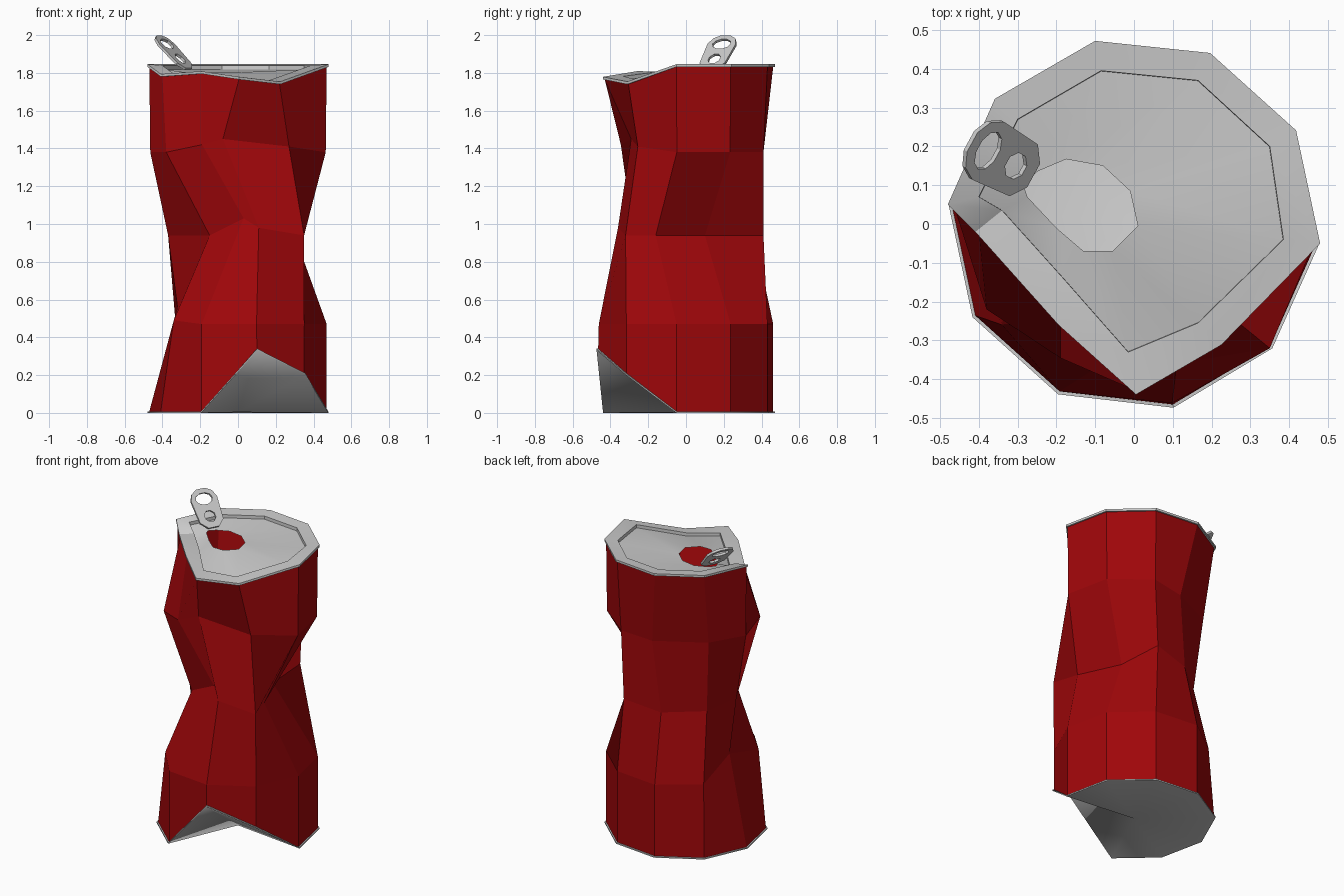
import bpy, bmesh, math
from mathutils import Vector, Matrix

if "Cube" in bpy.data.objects:
    bpy.data.objects.remove(bpy.data.objects["Cube"])

N = 10  # sides of the can


def ring(radius, z, dents):
    """Regular ten-sided ring with some corners pushed to dented positions."""
    pts = []
    for k in range(N):
        a = math.radians(-6 + 36 * k)
        pts.append(Vector(dents.get(k, (radius * math.cos(a), radius * math.sin(a), z))))
    return pts


def loft(name, rings, centre=None, material=None):
    """Skin a stack of rings; optionally close the last one with a fan."""
    bm = bmesh.new()
    rows = [[bm.verts.new(p) for p in r] for r in rings]
    for low, high in zip(rows, rows[1:]):
        for k in range(N):
            j = (k + 1) % N
            bm.faces.new((low[k], low[j], high[j], high[k]))
    if centre is not None:
        c = bm.verts.new(centre)
        for k in range(N):
            bm.faces.new((rows[-1][k], rows[-1][(k + 1) % N], c))
    bmesh.ops.recalc_face_normals(bm, faces=bm.faces)
    return finish(name, bm, material)


def finish(name, bm, material=None):
    me = bpy.data.meshes.new(name)
    bm.to_mesh(me)
    bm.free()
    ob = bpy.data.objects.new(name, me)
    bpy.context.collection.objects.link(ob)
    if material:
        me.materials.append(material)
    return ob


def soften(ob, angle=30):
    bpy.ops.object.select_all(action='DESELECT')
    ob.select_set(True)
    bpy.context.view_layer.objects.active = ob
    bpy.ops.object.shade_smooth_by_angle(angle=math.radians(angle))


def moved(pts, scale, dz):
    return [Vector((p.x * scale, p.y * scale, p.z + dz)) for p in pts]


red = bpy.data.materials.new("red_paint")
red.diffuse_color = (0.35, 0.002, 0.003, 1)
red.use_nodes = True
red.node_tree.nodes["Principled BSDF"].inputs["Base Color"].default_value = red.diffuse_color

# Crumpled wall: rings from base to top
base = ring(0.472, 0.008, {8: (0.10, -0.465, 0.34), 9: (0.35, -0.315, 0.21)})
lower = ring(0.472, 0.47, {4: (-0.33, 0.29, 0.47), 5: (-0.32, 0.01, 0.56),
                           6: (-0.34, -0.26, 0.49)})
waist = ring(0.42, 0.94, {
    0: (0.30, -0.16, 0.94), 1: (0.18, 0.10, 0.94), 2: (0.16, 0.41, 0.94),
    3: (-0.08, 0.37, 0.90), 4: (-0.29, 0.20, 0.90), 5: (-0.37, 0.01, 0.94),
    6: (-0.15, -0.26, 0.94), 7: (0.03, -0.29, 1.03), 8: (0.11, -0.36, 0.98),
    9: (0.35, -0.32, 0.94)})
upper = ring(0.467, 1.38, {
    2: (0.18, 0.41, 1.38), 3: (-0.03, 0.39, 1.36), 4: (-0.33, 0.24, 1.37),
    6: (-0.38, -0.22, 1.38), 7: (-0.19, -0.345, 1.42), 8: (-0.08, -0.29, 1.45),
    9: (0.27, -0.255, 1.41)})
top = ring(0.472, 1.832, {
    6: (-0.40, -0.02, 1.78), 7: (-0.19, -0.255, 1.795), 8: (0.005, -0.43, 1.765),
    9: (0.22, -0.305, 1.74)})
loft("can_wall", [base, lower, waist, upper, top], material=red)

# Bottom: thin lip and folded base plate
soften(loft("can_bottom", [base, moved(base, 1.018, 0), moved(base, 1.018, -0.008)],
            centre=(0, 0, 0.004)), 65)

# Lid: rim, recessed panel and drinking hole
inner_xy = [(0.385, -0.04), (0.35, 0.20), (0.165, 0.37), (-0.085, 0.395), (-0.30, 0.27),
            (-0.40, 0.07), (-0.34, 0.035), (-0.185, -0.137), (-0.015, -0.33), (0.165, -0.255)]
hole_xy = [(0.01, -0.005), (-0.01, 0.085), (-0.08, 0.15), (-0.175, 0.167), (-0.25, 0.135),
           (-0.285, 0.10), (-0.275, 0.07), (-0.20, -0.01), (-0.13, -0.07), (-0.055, -0.07)]
inner = [Vector((x, y, p.z * 0.85 + 1.82 * 0.15 + 0.009)) for (x, y), p in zip(inner_xy, top)]
panel = moved(inner, 0.997, -0.02)
hole = [Vector((x, y, 1.803)) for x, y in hole_xy]
soften(loft("can_lid", [top, moved(top, 1.022, 0), moved(top, 1.022, 0.014),
                        inner, panel, hole]))

# Pull tab: rounded plate with two holes, tilted up
bm = bmesh.new()


def outline(pts):
    vs = [bm.verts.new((x, y, 0)) for x, y in pts]
    for i, v in enumerate(vs):
        bm.edges.new((v, vs[(i + 1) % len(vs)]))


def oval(cx, rx, ry, n=10):
    return [(cx + rx * math.cos(math.tau * (i + .5) / n),
             ry * math.sin(math.tau * (i + .5) / n)) for i in range(n)]


half = [(-0.125, 0.035), (-0.085, 0.076), (0.06, 0.085), (0.102, 0.066), (0.125, 0.028)]
outline(half + [(x, -y) for x, y in reversed(half)])
outline(oval(0.06, 0.038, 0.054))
outline(oval(-0.053, 0.037, 0.036, 8))
bmesh.ops.triangle_fill(bm, edges=bm.edges[:], use_beauty=True)
bmesh.ops.recalc_face_normals(bm, faces=bm.faces)
tab = finish("pull_tab", bm)
flat = Vector((-0.877, 0.48, 0))
tilt = math.radians(44)
along = flat.normalized() * math.cos(tilt) + Vector((0, 0, math.sin(tilt)))
side = Vector((0, 0, 1)).cross(flat).normalized()
up = along.cross(side)
rot = Matrix((along, side, up)).transposed().to_4x4()
tab.matrix_world = Matrix.Translation((-0.342, 0.170, 1.907)) @ rot
solid = tab.modifiers.new("thickness", "SOLIDIFY")
solid.thickness = 0.014
solid.offset = 0
